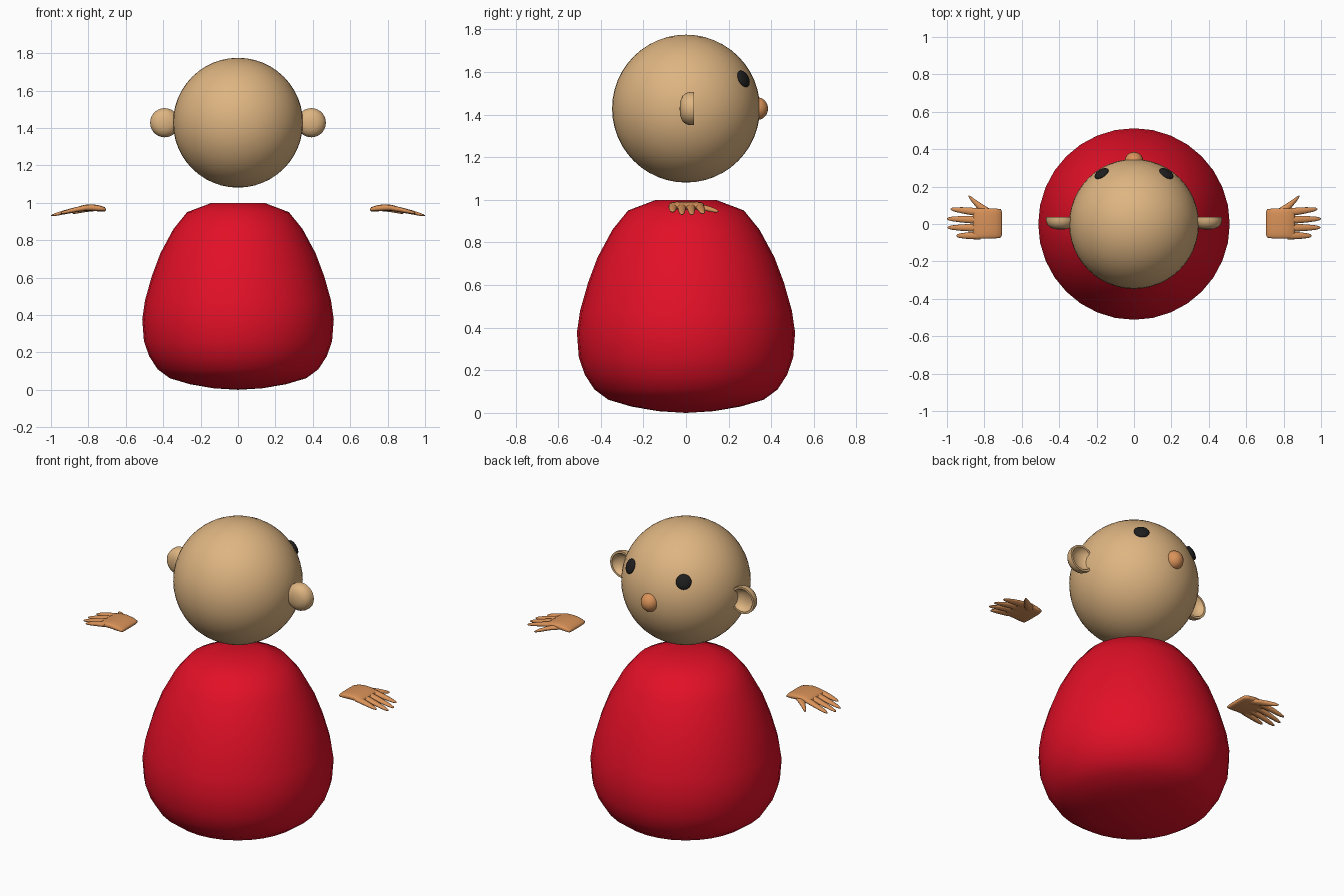
import bpy
import bmesh
from math import sin, cos, pi, copysign
from mathutils import Vector, Matrix

cube = bpy.data.objects.get("Cube")
if cube:
    bpy.data.objects.remove(cube, do_unlink=True)


def make_material(name, red, green, blue):
    material = bpy.data.materials.new(name)
    material.use_nodes = True
    colour = (red, green, blue, 1)
    material.diffuse_color = colour
    shader = material.node_tree.nodes["Principled BSDF"]
    shader.inputs["Base Color"].default_value = colour
    shader.inputs["Roughness"].default_value = 0.6
    return material


tan = make_material("tan skin", 0.73, 0.46, 0.22)
orange = make_material("orange skin", 0.70, 0.29, 0.10)
red = make_material("red cloth", 0.76, 0.005, 0.02)
black = make_material("black eye", 0.013, 0.013, 0.013)


def finish(name, bm, material, sharp_angle=0.8):
    """Turn a bmesh into a smooth shaded object."""
    bmesh.ops.remove_doubles(bm, verts=bm.verts, dist=0.0001)
    bmesh.ops.recalc_face_normals(bm, faces=bm.faces)
    mesh = bpy.data.meshes.new(name)
    bm.to_mesh(mesh)
    bm.free()
    mesh.materials.append(material)
    obj = bpy.data.objects.new(name, mesh)
    bpy.context.collection.objects.link(obj)
    bpy.ops.object.select_all(action="DESELECT")
    obj.select_set(True)
    bpy.context.view_layer.objects.active = obj
    bpy.ops.object.shade_smooth_by_angle(angle=sharp_angle)
    return obj


def bridge(bm, rings):
    """Join matching closed rings with quads."""
    count = len(rings[0])
    for low, high in zip(rings, rings[1:]):
        for i in range(count):
            j = (i + 1) % count
            bm.faces.new((low[i], low[j], high[j], high[i]))


def lathe(profile, segments):
    """Revolve (radius, height) points about z."""
    bm = bmesh.new()
    rings = []
    for radius, height in profile:
        angles = [2 * pi * i / segments for i in range(segments)]
        rings.append([bm.verts.new((radius * cos(a), radius * sin(a), height)) for a in angles])
    bridge(bm, rings)
    return bm


def ellipsoid(name, centre, size, material, segments=32, turn=None):
    bm = bmesh.new()
    bmesh.ops.create_uvsphere(bm, u_segments=segments, v_segments=segments // 2, radius=1)
    matrix = (turn or Matrix()) @ Matrix.Diagonal((*size, 1))
    bm.transform(Matrix.Translation(centre) @ matrix)
    return finish(name, bm, material, pi)


def loft(bm, sections, squareness=1.0, sides=16):
    """Skin (x, y, z, half width, half thickness) sections, closed at both ends."""
    rings = []
    for x, y, z, width, thick in sections:
        ring = []
        for i in range(sides):
            c, s = cos(2 * pi * i / sides), sin(2 * pi * i / sides)
            dy = copysign(abs(c) ** squareness, c) * width
            dz = copysign(abs(s) ** squareness, s) * thick
            ring.append(bm.verts.new((x, y + dy, z + dz)))
        rings.append(ring)
    bridge(bm, rings)
    bm.faces.new(rings[0])
    bm.faces.new(rings[-1])


# Body: a pear-shaped robe with a flat top
robe = [(0, 0), (0.13, 0.008), (0.257, 0.03), (0.365, 0.062), (0.43, 0.11),
        (0.475, 0.18), (0.503, 0.26), (0.512, 0.377), (0.497, 0.48), (0.46, 0.61),
        (0.415, 0.73), (0.345, 0.86), (0.272, 0.95), (0.14, 1.0), (0, 1.0)]
finish("body", lathe(robe, 32), red)

# Head and nose
head_centre = Vector((0, 0, 1.428))
ellipsoid("head", head_centre, (0.347, 0.347, 0.347), tan, 48)
ellipsoid("nose", (0, 0.335, 1.428), (0.05, 0.05, 0.053), orange, 24)

# Cupped ear, open towards +y once turned
ear_cup = [(0, -0.03), (0.035, -0.027), (0.06, -0.016), (0.073, 0), (0.078, 0.018),
           (0.078, 0.037), (0.066, 0.037), (0.058, 0.018), (0.035, 0.004), (0, 0)]

# Hand: squarish palm arching over, then four tapering fingers and a thumb
palm = [(0.706, 0.964, 0.062, 0.005), (0.712, 0.965, 0.076, 0.011),
        (0.74, 0.97, 0.08, 0.016), (0.78, 0.974, 0.081, 0.018),
        (0.82, 0.973, 0.081, 0.016), (0.85, 0.968, 0.08, 0.013),
        (0.86, 0.966, 0.075, 0.008)]
finger_ends = [(0.08, 0.98), (0.028, 1.0), (-0.019, 0.997), (-0.063, 0.95)]
finger_roots = [0.062, 0.022, -0.02, -0.061]

for side, sign in (("left", 1), ("right", -1)):
    # Eye: flattened button lying on the head
    outward = Vector((sign * 0.18, 0.28, 0.145)).normalized()
    turn = outward.to_track_quat("Z", "Y").to_matrix().to_4x4()
    ellipsoid(side + "_eye", head_centre + outward * 0.35, (0.042, 0.042, 0.016), black, 24, turn)

    ear = lathe(ear_cup, 28)
    ear.transform(Matrix.Translation((sign * 0.392, 0, 1.428)) @ Matrix.Rotation(-pi / 2, 4, "X"))
    finish(side + "_ear", ear, tan)

    hand = bmesh.new()
    loft(hand, [(x, 0.003, z, w, t) for x, z, w, t in palm], 0.55, 24)
    for root, (end, tip) in zip(finger_roots, finger_ends):
        sections = []
        for step, scale in ((0, 1), (0.3, 0.95), (0.6, 0.8), (0.85, 0.58), (0.96, 0.35), (1, 0.08)):
            x = 0.82 + (tip - 0.82) * step
            drop = 0.04 * ((x - 0.82) / 0.18) ** 1.2
            sections.append((x, root + (end - root) * step, 0.971 - drop,
                             0.021 * scale, 0.014 * scale))
        loft(hand, sections)
    loft(hand, [(0.76, 0.045, 0.968, 0.03, 0.012), (0.81, 0.078, 0.964, 0.027, 0.013),
                (0.84, 0.105, 0.958, 0.02, 0.012), (0.87, 0.134, 0.95, 0.012, 0.009),
                (0.882, 0.146, 0.946, 0.006, 0.005), (0.886, 0.15, 0.945, 0.001, 0.001)])
    hand.transform(Matrix.Diagonal((sign, 1, 1, 1)))
    finish(side + "_hand", hand, orange, 1.2)
